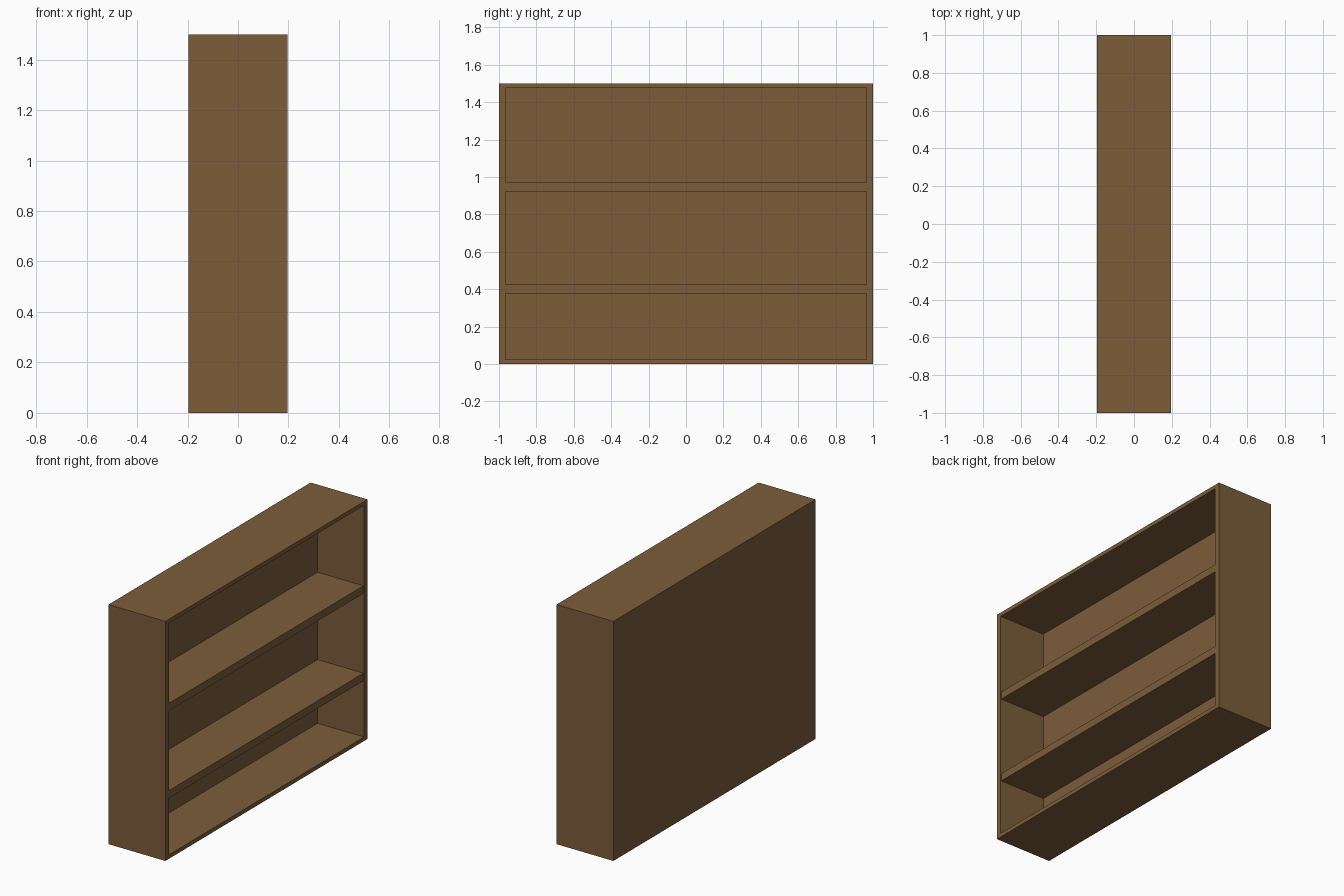
import bpy, bmesh
from mathutils import Vector

if "Cube" in bpy.data.objects:
    bpy.data.objects.remove(bpy.data.objects["Cube"])

HX, HY, H = 0.197, 1.0, 1.5          # half depth, half width, height
SIDE, CAP = 0.034, 0.025             # side and top/bottom board thickness
BACK_X = -0.125                      # inner face of the back

wood = bpy.data.materials.new("brown_wood")
wood.diffuse_color = (0.2, 0.11, 0.042, 1)
wood.use_nodes = True
wood.node_tree.nodes["Principled BSDF"].inputs["Base Color"].default_value = wood.diffuse_color


def box_bmesh(lo, hi):
    bm = bmesh.new()
    bmesh.ops.create_cube(bm, size=1)
    for v in bm.verts:
        v.co = Vector([lo[i] if v.co[i] < 0 else hi[i] for i in range(3)])
    return bm


def finish(bm, name):
    bmesh.ops.recalc_face_normals(bm, faces=bm.faces[:])
    me = bpy.data.meshes.new(name)
    bm.to_mesh(me)
    bm.free()
    me.materials.append(wood)
    ob = bpy.data.objects.new(name, me)
    bpy.context.collection.objects.link(ob)


# Case: solid block with the open side (+x) inset and pushed in
bm = box_bmesh((-HX, -HY, 0), (HX, HY, H))
bm.normal_update()
opening = max(bm.faces, key=lambda f: f.normal.x)
bmesh.ops.inset_region(bm, faces=[opening], thickness=0.03)
for v in opening.verts:
    v.co.y = (HY - SIDE) * (1 if v.co.y > 0 else -1)
    v.co.z = H - CAP if v.co.z > H / 2 else CAP
back = bmesh.ops.extrude_discrete_faces(bm, faces=[opening])["faces"][0]
for v in back.verts:
    v.co.x = BACK_X
finish(bm, "bookcase_case")

# Two shelves spanning the opening
for name, z in (("lower_shelf", 0.4), ("upper_shelf", 0.947)):
    finish(box_bmesh((BACK_X, -HY + SIDE, z - 0.024),
                     (HX - 0.004, HY - SIDE, z + 0.024)), name)
